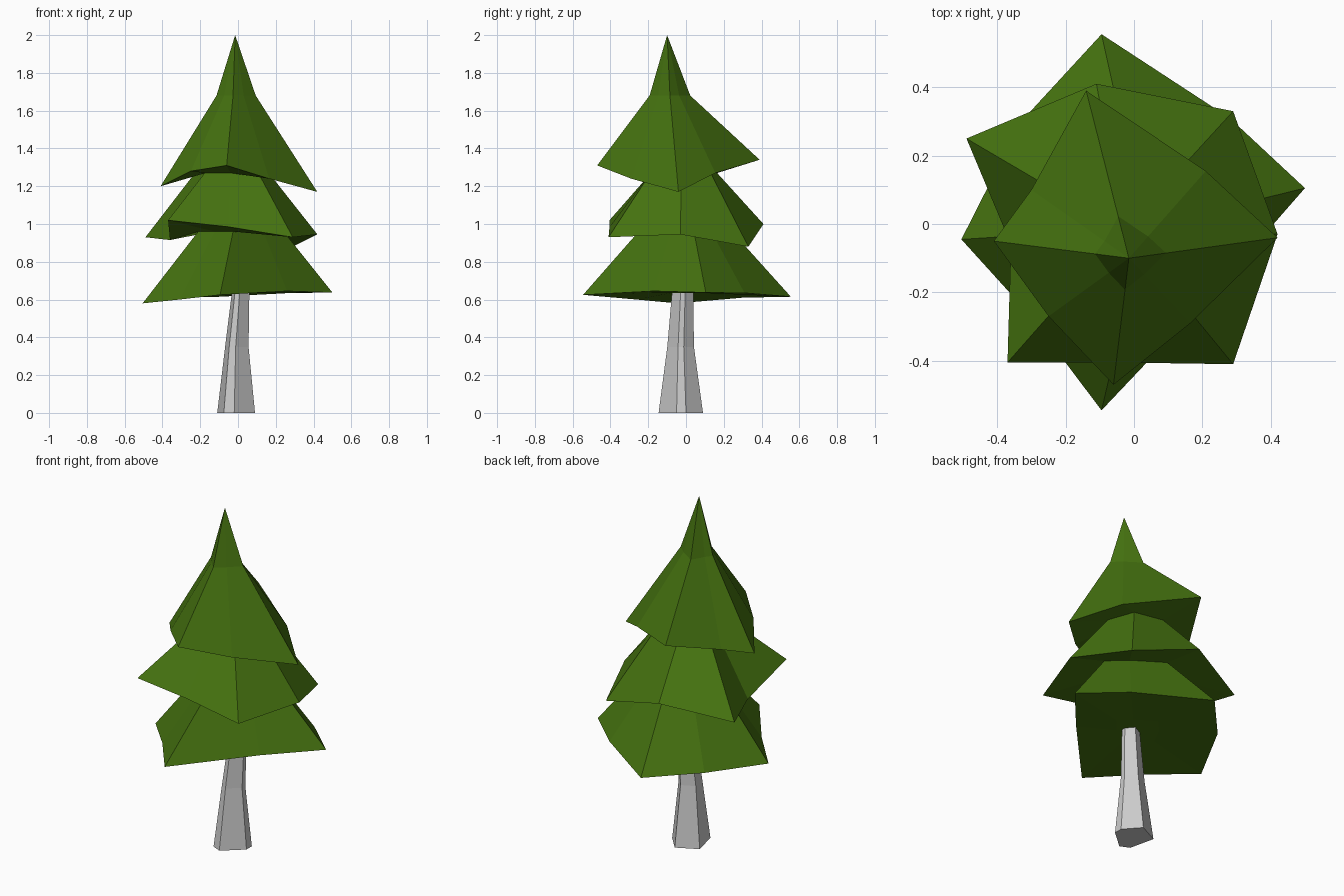
import bpy, bmesh

if "Cube" in bpy.data.objects:
    bpy.data.objects.remove(bpy.data.objects["Cube"])


def material(name, color):
    m = bpy.data.materials.new(name)
    m.diffuse_color = color
    m.use_nodes = True
    m.node_tree.nodes["Principled BSDF"].inputs["Base Color"].default_value = m.diffuse_color
    return m


def shrink(ring, center, k, z):
    """Scaled copy of a ring about a centre, flattened to height z."""
    return [(center[0] + (p[0] - center[0]) * k,
             center[1] + (p[1] - center[1]) * k, z) for p in ring]


def loft(name, rings, apex=None, mat=None):
    """Skin rings from bottom to top; cap the bottom, end in an apex or cap."""
    bm = bmesh.new()
    loops = [[bm.verts.new(p) for p in r] for r in rings]
    n = len(loops[0])
    for a, b in zip(loops, loops[1:]):
        for i in range(n):
            j = (i + 1) % n
            bm.faces.new((a[i], a[j], b[j], b[i]))
    bm.faces.new(loops[0][::-1])
    if apex:
        tip = bm.verts.new(apex)
        for i in range(n):
            bm.faces.new((loops[-1][i], loops[-1][(i + 1) % n], tip))
    else:
        bm.faces.new(loops[-1])
    bmesh.ops.recalc_face_normals(bm, faces=bm.faces[:])
    me = bpy.data.meshes.new(name)
    bm.to_mesh(me)
    bm.free()
    ob = bpy.data.objects.new(name, me)
    bpy.context.collection.objects.link(ob)
    if mat:
        me.materials.append(mat)
    return ob


green = material("foliage_green", (0.06, 0.17, 0.005, 1))

# Foliage rims, counter-clockwise from the front
low = [(-.095, -.545, .625), (.26, -.17, .645), (.50, .105, .637), (.28, .31, .635),
       (-.095, .555, .615), (-.33, .30, .61), (-.505, -.045, .58), (-.31, -.26, .60)]
mid = [(-.05, -.405, .985), (.29, -.41, .93), (.42, -.03, .945), (.29, .33, .88),
       (-.11, .41, 1.0), (-.49, .25, .93), (-.36, -.06, .915), (-.37, -.405, 1.02)]
top = [(-.06, -.47, 1.31), (.165, -.29, 1.24), (.42, -.04, 1.17), (.21, .155, 1.27),
       (-.14, .39, 1.34), (-.30, .10, 1.25), (-.41, -.05, 1.20), (-.25, -.27, 1.28)]

# Three tiers joined through narrow necks, ending in a pointed tip
loft("foliage", [
    shrink(low, (0, 0), .3, .635), low, shrink(low, (.03, -.01), .45, .96),
    mid, shrink(mid, (-.03, -.02), .43, 1.27),
    top, shrink(top, (-.015, -.10), .25, 1.68)],
    apex=(-.015, -.10, 2.0), mat=green)

# Tapered six-sided trunk
base = [(-.075, -.12, 0), (-.02, -.145, 0), (.09, -.05, 0),
        (.09, 0, 0), (.01, .09, 0), (-.11, .03, 0)]
waist = [(x * .62, y * .6 - .012, .35) for x, y, z in base]
neck = [(x * .45 + .02, y * .47 - .004, .66) for x, y, z in base]
loft("trunk", [base, waist, neck])
